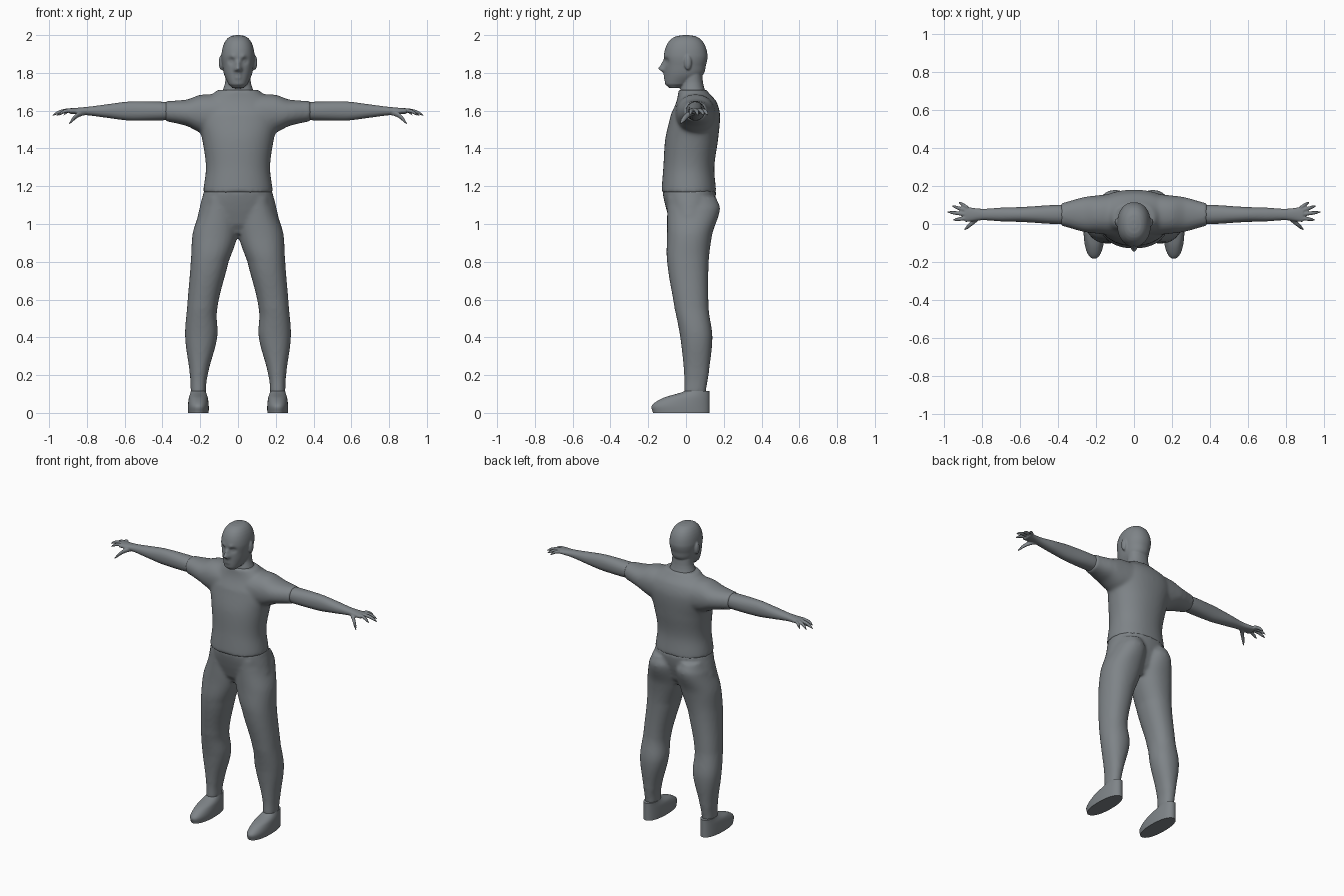
import bpy, bmesh, math
from mathutils import Vector, Matrix

cube = bpy.data.objects.get("Cube")
if cube:
    bpy.data.objects.remove(cube, do_unlink=True)

GREY = (0.21, 0.23, 0.245, 1)
material = bpy.data.materials.new("slate grey")
material.use_nodes = True
material.diffuse_color = GREY
for node in material.node_tree.nodes:
    if node.type == 'BSDF_PRINCIPLED':
        node.inputs["Base Color"].default_value = GREY


def smooth_rows(rows, steps=6):
    """Interpolate section rows with a smooth spline, evenly along the axis."""
    rows = [Vector(row) for row in rows]
    result = []
    for i, (start, end) in enumerate(zip(rows, rows[1:])):
        before = rows[max(i - 1, 0)]
        after = rows[min(i + 2, len(rows) - 1)]
        slope_in, slope_out = (end - before) / 2, (after - start) / 2
        for step in range(steps):
            t = step / steps
            ease = t * t * (3 - 2 * t)
            row = start.lerp(end, ease) + slope_in * t * (1 - t) ** 2 - slope_out * t * t * (1 - t)
            row[0] = start[0] + (end[0] - start[0]) * t
            result.append(row)
    return result + [rows[-1]]


def signed_power(value, exponent):
    return math.copysign(abs(value) ** exponent, value)


def loft(bm, rows, along_x=False, side=1, squareness=2.2, segments=40):
    """Each row: position on the axis, then low and high limits on the other two axes."""
    rings = []
    for position, low_a, high_a, low_b, high_b in smooth_rows(rows):
        ring = []
        for k in range(segments):
            angle = math.tau * k / segments
            u = signed_power(math.cos(angle), 2 / squareness)
            v = signed_power(math.sin(angle), 2 / squareness)
            a = (low_a + high_a + (high_a - low_a) * u) / 2
            b = (low_b + high_b + (high_b - low_b) * v) / 2
            x, y, z = (position, a, b) if along_x else (a, b, position)
            ring.append(bm.verts.new((x * side, y, z)))
        rings.append(ring)
    faces = [bm.faces.new(rings[0]), bm.faces.new(rings[-1])]
    for lower, upper in zip(rings, rings[1:]):
        for k in range(segments):
            n = (k + 1) % segments
            faces.append(bm.faces.new((lower[k], lower[n], upper[n], upper[k])))
    bmesh.ops.recalc_face_normals(bm, faces=faces)


def even(rows):
    """Rows of height, half width, front, back, centred left to right."""
    return [(z, -half, half, front, back) for z, half, front, back in rows]


def limb(rows, height, rise=0):
    """Rows of x, half depth, half height along a sideways arm."""
    arm_y = 0.05
    result = []
    for x, depth, tall in rows:
        middle = height + rise * x
        result.append((x, arm_y - depth, arm_y + depth, middle - tall, middle + tall))
    return result


def finish(name, bm, voxel=0, iterations=0):
    mesh = bpy.data.meshes.new(name)
    bm.to_mesh(mesh)
    bm.free()
    mesh.materials.append(material)
    part = bpy.data.objects.new(name, mesh)
    bpy.context.collection.objects.link(part)
    if voxel:
        blend = part.modifiers.new("blend", 'REMESH')
        blend.mode = 'VOXEL'
        blend.voxel_size = voxel
        blend.use_smooth_shade = True
        soften = part.modifiers.new("soften", 'SMOOTH')
        soften.iterations = iterations
    else:
        bpy.ops.object.select_all(action='DESELECT')
        part.select_set(True)
        bpy.context.view_layer.objects.active = part
        bpy.ops.object.shade_smooth_by_angle(angle=math.radians(50))


def finger(bm, base, tip, radius, side):
    """A tapered, slightly arched finger with a rounded end."""
    rows = []
    for i in range(6):
        t = i / 5
        centre = base.lerp(tip, t)
        centre.z += radius * math.sin(math.pi * t)
        r = radius * math.sqrt(1.1 - t ** 4)
        rows.append((centre.x, centre.y - r, centre.y + r, centre.z - r, centre.z + r))
    loft(bm, rows, True, side, segments=16)


SIDES = {"left": 1, "right": -1}

# Shirt: torso with short sleeves blended in
shirt = bmesh.new()
loft(shirt, even([
    (1.165, .185, -.13, .16), (1.3, .17, -.12, .15), (1.45, .19, -.11, .17),
    (1.58, .22, -.08, .18), (1.65, .19, -.05, .16), (1.71, .11, -.04, .11)]))
sleeve = limb([(.1, .11, .11), (.2, .1, .1), (.27, .09, .07), (.385, .06, .054)], 1.57, .07)
for side in SIDES.values():
    loft(shirt, sleeve, True, side)
finish("shirt", shirt, .01, 8)

# Trousers: hips and two legs
trousers = bmesh.new()
loft(trousers, even([
    (.95, .11, -.05, .09), (1, .21, -.08, .12), (1.1, .2, -.11, .15), (1.18, .18, -.125, .16)]))
leg = [
    (.1, .17, .25, -.01, .105), (.2, .16, .255, -.01, .12), (.4, .11, .28, -.03, .14),
    (.55, .11, .27, -.06, .12), (.8, .05, .25, -.1, .12), (.95, 0, .24, -.1, .14),
    (1.08, 0, .2, -.1, .18), (1.14, .02, .18, -.1, .16)]
for side in SIDES.values():
    loft(trousers, leg, side=side)
finish("trousers", trousers, .01, 6)

# Shoes: height, half width and toe position around a straight heel
shoe_x, heel_y = .21, .125
shoe = [(z, shoe_x - half, shoe_x + half, toe, heel_y)
        for z, half, toe in ((0, .055, -.175), (.04, .055, -.18), (.08, .05, -.12), (.115, .04, -.01))]
for label, side in SIDES.items():
    bm = bmesh.new()
    loft(bm, shoe, side=side)
    finish(label + "_shoe", bm)

# Arms with hands and fanned fingers, listed from index to little finger
arm = limb([(.32, .05, .045), (.42, .05, .05), (.58, .04, .05),
            (.7, .036, .035), (.8, .03, .022), (.89, .04, .015)], 1.598)
finger_fan = ((-8, .08), (7, .11), (18, .09), (31, .06))
for label, side in SIDES.items():
    bm = bmesh.new()
    loft(bm, arm, True, side)
    for k, (degrees, length) in enumerate(finger_fan):
        angle = math.radians(degrees)
        base = Vector((.875, .032 + .018 * k, 1.6))
        reach = Vector((math.cos(angle) * length, math.sin(angle) * length, -.025))
        finger(bm, base, base + reach, .01, side)
    finger(bm, Vector((.81, .04, 1.59)), Vector((.895, -.03, 1.53)), .014, side)
    finish(label + "_arm", bm, .005, 2)

# Head: jaw sections continued by a domed skull
head = bmesh.new()
skull = [(1.72, .03, -.09, -.03), (1.74, .05, -.11, .02), (1.79, .073, -.113, .09), (1.84, .083, -.113, .105)]
for i in range(8):
    angle = math.radians(12 * i)
    shrink = math.cos(angle) ** .7
    skull.append((1.88 + .12 * math.sin(angle), .088 * shrink, -.117 * shrink, .114 * shrink))
loft(head, even(skull), segments=120)

# Face: soft pushes along y, given as x, z, radius, distance
face = {
    "nose tip": (0, 1.824, .016, -.035), "nose bridge": (0, 1.85, .014, -.015),
    "nostril": (.013, 1.816, .009, -.01), "eye socket": (.036, 1.864, .017, .014),
    "eyelid": (.036, 1.862, .008, -.006), "brow": (.028, 1.886, .014, -.006),
    "upper lip": (.008, 1.794, .01, -.006), "lower lip": (.008, 1.775, .01, -.006)}
for vert in head.verts:
    if vert.co.y < 0:
        across, height = abs(vert.co.x), vert.co.z
        for x, z, radius, distance in face.values():
            spread = ((across - x) ** 2 + (height - z) ** 2) / radius ** 2
            vert.co.y += distance * math.exp(-spread)

# Neck and ears
loft(head, even([(1.64, .1, -.03, .12), (1.71, .08, -.03, .1), (1.75, .068, -.02, .09), (1.81, .066, -.02, .085)]))
for side in SIDES.values():
    place = Matrix.Translation((.088 * side, .01, 1.855))
    bmesh.ops.create_uvsphere(head, u_segments=20, v_segments=12, radius=1,
                              matrix=place @ Matrix.Diagonal((.014, .02, .04, 1)))
finish("head", head, .005, 2)
